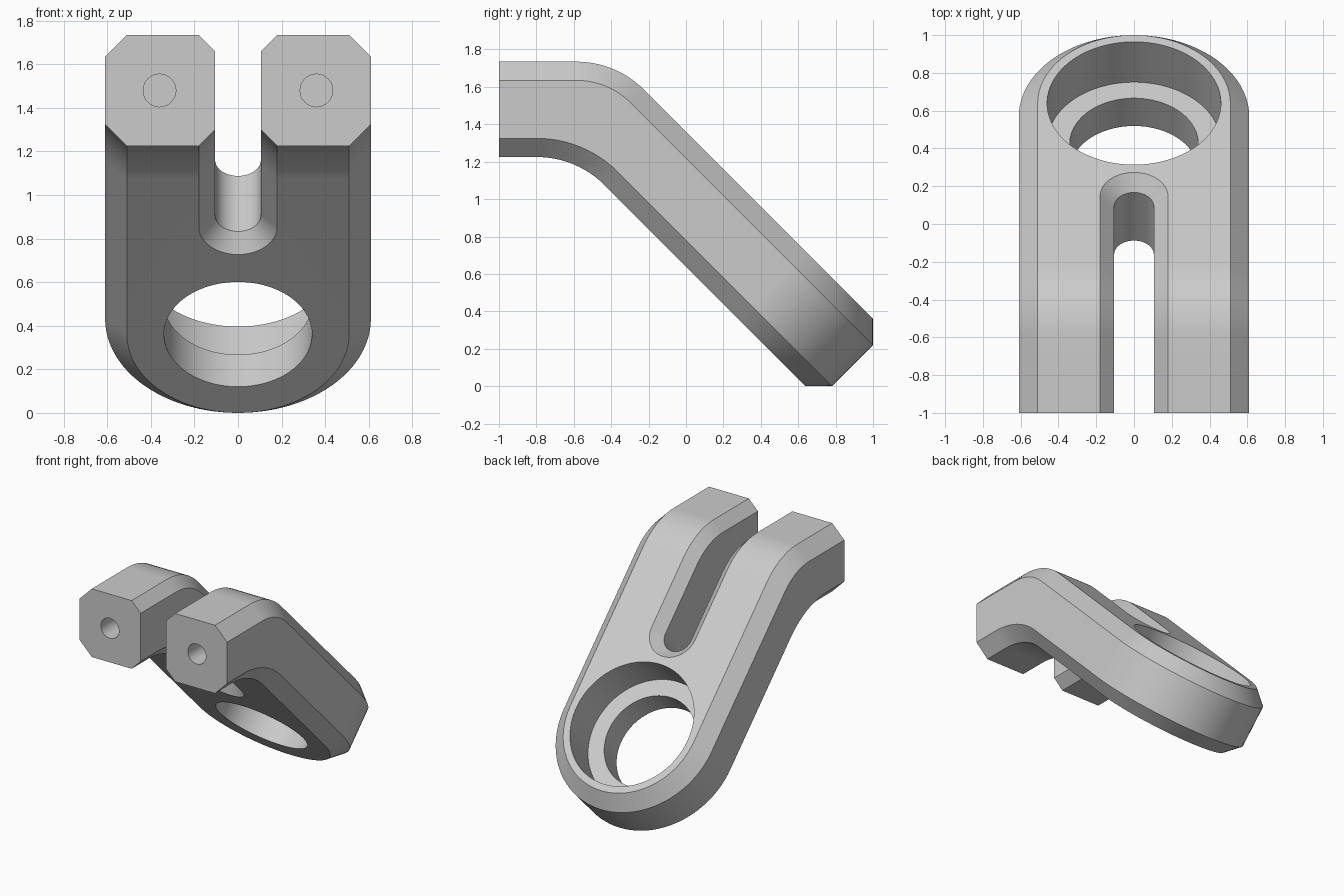
import bpy, bmesh, math
from mathutils import Matrix, Vector

old = bpy.data.objects.get("Cube")
if old:
    bpy.data.objects.remove(old, do_unlink=True)

R2 = math.sqrt(2)
THICK, BEND_R = 0.51, 0.51
N_BOT, N_TOP = 0.452, 0.962      # lower and upper planes of the sloping arm
Z_TOP = 1.735
Z_BOT = Z_TOP - THICK
EYE_S, EYE_R = -0.058, 0.61      # rounded lower end
SLOT_S, SLOT_R = -0.756, 0.105   # rounded slot end
BEND_STEPS, ARC_STEPS = 12, 48
TANGENT = BEND_R * math.tan(math.pi / 8)


def slope(x, s, n):
    """Point on the arm: s runs down the slope, n is normal to it."""
    return Vector((x, (s + n) / R2, (n - s) / R2))


def bend(x, h, upper, a):
    """Point at height h in the thickness, at angle a around the elbow."""
    if upper:
        cy, cz, r = N_TOP * R2 - Z_TOP - TANGENT, Z_TOP - BEND_R, BEND_R - (THICK - h)
    else:
        cy, cz, r = N_BOT * R2 - Z_BOT - TANGENT, Z_BOT - BEND_R, BEND_R + h
    return Vector((x, cy + r * math.sin(a), cz + r * math.cos(a)))


def chain(bm, radius, centre_s, h):
    """U-shaped line: front end, elbow, round end, elbow, front end."""
    upper = h > THICK / 2
    angles = [math.pi / 4 * i / BEND_STEPS for i in range(BEND_STEPS + 1)]
    side = [Vector((radius, -1, Z_BOT + h))] + [bend(radius, h, upper, a) for a in angles]
    arc = [slope(radius * math.cos(t), centre_s + radius * math.sin(t), N_BOT + h)
           for t in (math.pi * i / ARC_STEPS for i in range(ARC_STEPS + 1))]
    mirror = [Vector((-p.x, p.y, p.z)) for p in reversed(side)]
    return [bm.verts.new(p) for p in side + arc + mirror]


def wall(bm, radius, centre_s, chamfer, grow):
    """Chamfered wall through the thickness; grow is -1 outside, +1 in the slot."""
    levels = [(0, chamfer), (chamfer, 0), (THICK - chamfer, 0), (THICK, chamfer)]
    rows = [chain(bm, radius + grow * c, centre_s, h) for h, c in levels]
    for lo, hi in zip(rows, rows[1:]):
        for i in range(len(lo) - 1):
            bm.faces.new((lo[i], lo[i + 1], hi[i + 1], hi[i]))
    return rows


# Forked arm body
bm = bmesh.new()
outer = wall(bm, EYE_R, EYE_S, 0.10, -1)
inner = wall(bm, SLOT_R, SLOT_S, 0.075, 1)
k = BEND_STEPS + 1
last = len(outer[0]) - 1
for row in (0, -1):
    o, s = outer[row], inner[row]
    for i in list(range(k)) + list(range(last - k, last)):
        bm.faces.new((o[i], o[i + 1], s[i + 1], s[i]))
    bm.faces.new(o[k:last - k + 1] + s[k:last - k + 1][::-1])
for i in (0, last):
    bm.faces.new([r[i] for r in outer] + [r[i] for r in reversed(inner)])
bmesh.ops.recalc_face_normals(bm, faces=bm.faces[:])
mesh = bpy.data.meshes.new("forked_arm")
bm.to_mesh(mesh)
bm.free()
arm = bpy.data.objects.new("forked_arm", mesh)
bpy.context.collection.objects.link(arm)

# Single grey material
grey = bpy.data.materials.new("plain_grey")
grey.use_nodes = True
colour = (0.6, 0.6, 0.6, 1)
grey.diffuse_color = colour
grey.node_tree.nodes["Principled BSDF"].inputs["Base Color"].default_value = colour
mesh.materials.append(grey)
bpy.context.view_layer.objects.active = arm
arm.select_set(True)


def drill(name, radius, start, end, segments):
    """Cut a round hole from start to end."""
    axis = end - start
    turn = axis.to_track_quat('Z', 'Y').to_matrix().to_4x4()
    cut = bmesh.new()
    bmesh.ops.create_cone(cut, cap_ends=True, segments=segments, radius1=radius,
                          radius2=radius, depth=axis.length,
                          matrix=Matrix.Translation((start + end) / 2) @ turn)
    data = bpy.data.meshes.new(name)
    cut.to_mesh(data)
    cut.free()
    data.materials.append(grey)
    cutter = bpy.data.objects.new(name, data)
    cutter.hide_render = True
    bpy.context.collection.objects.link(cutter)
    mod = arm.modifiers.new(name, 'BOOLEAN')
    mod.operation, mod.solver, mod.object = 'DIFFERENCE', 'EXACT', cutter
    bpy.ops.object.modifier_apply(modifier=name)
    bpy.data.objects.remove(cutter, do_unlink=True)


# Stepped eye and the two blind holes in the fork ends
drill("counterbore", 0.46, slope(0, EYE_S, 0.66), slope(0, EYE_S, 1.2), 96)
drill("through_hole", 0.34, slope(0, EYE_S, 0.3), slope(0, EYE_S, 0.8), 96)
for side in (-1, 1):
    drill("end_hole", 0.075, Vector((side * 0.36, -1.1, 1.48)),
          Vector((side * 0.36, -0.6, 1.48)), 32)

# Smooth curves, crisp chamfers
bpy.ops.object.shade_smooth_by_angle(angle=math.radians(30))
normals = arm.modifiers.new("flat_face_normals", 'WEIGHTED_NORMAL')
normals.keep_sharp = True
